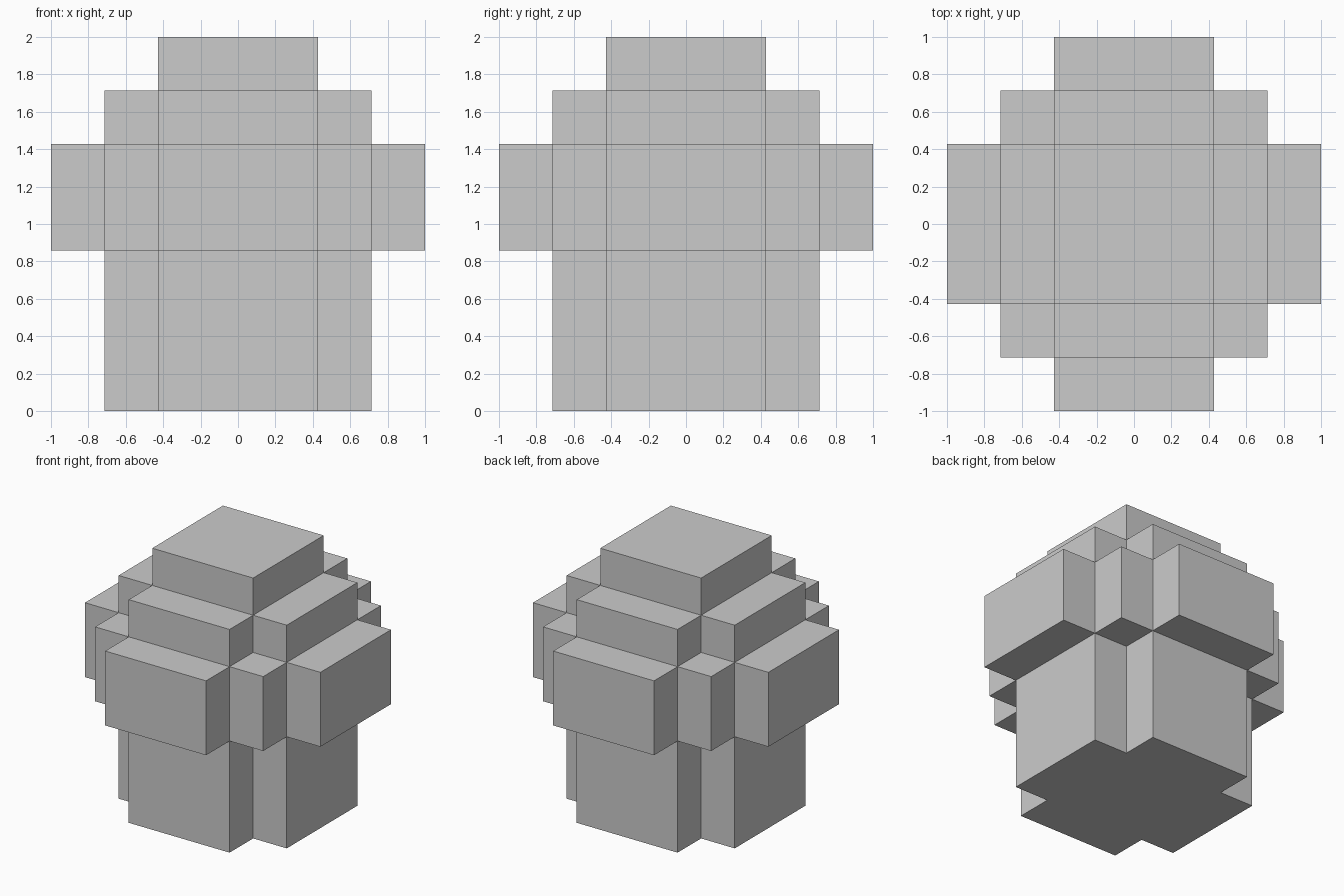
import bpy, bmesh
from mathutils import Vector

if "Cube" in bpy.data.objects:
    bpy.data.objects.remove(bpy.data.objects["Cube"])

U = 2 / 7                              # edge of one block
LAYERS = [1, 1, 1, 2, 2, 1, 0]         # allowed number of steps outward per layer


def step(i):
    return max(abs(i) - 1, 0)


def solid(i, j, k):
    return 0 <= k < len(LAYERS) and step(i) + step(j) <= LAYERS[k]


# Stepped block body: only the exposed block sides become faces
bm = bmesh.new()
for i in range(-3, 4):
    for j in range(-3, 4):
        for k in range(len(LAYERS)):
            if not solid(i, j, k):
                continue
            centre = Vector((i, j, k + 0.5))
            for axis in range(3):
                for sign in (-1, 1):
                    n = Vector((0, 0, 0))
                    n[axis] = sign
                    if solid(i + int(n.x), j + int(n.y), k + int(n.z)):
                        continue
                    a = Vector((0, 0, 0))
                    a[(axis + 1) % 3] = 1
                    b = n.cross(a)
                    corners = [centre + (n + a * s + b * t) / 2
                               for s, t in ((-1, -1), (1, -1), (1, 1), (-1, 1))]
                    bm.faces.new([bm.verts.new(c * U) for c in corners])

# Join the blocks and merge coplanar sides into single flat faces
bmesh.ops.remove_doubles(bm, verts=bm.verts, dist=0.001)
bmesh.ops.dissolve_limit(bm, angle_limit=0.01, verts=bm.verts, edges=bm.edges)
bmesh.ops.recalc_face_normals(bm, faces=bm.faces)

mesh = bpy.data.meshes.new("stepped_block_body")
bm.to_mesh(mesh)
bm.free()
body = bpy.data.objects.new("stepped_block_body", mesh)
bpy.context.collection.objects.link(body)
